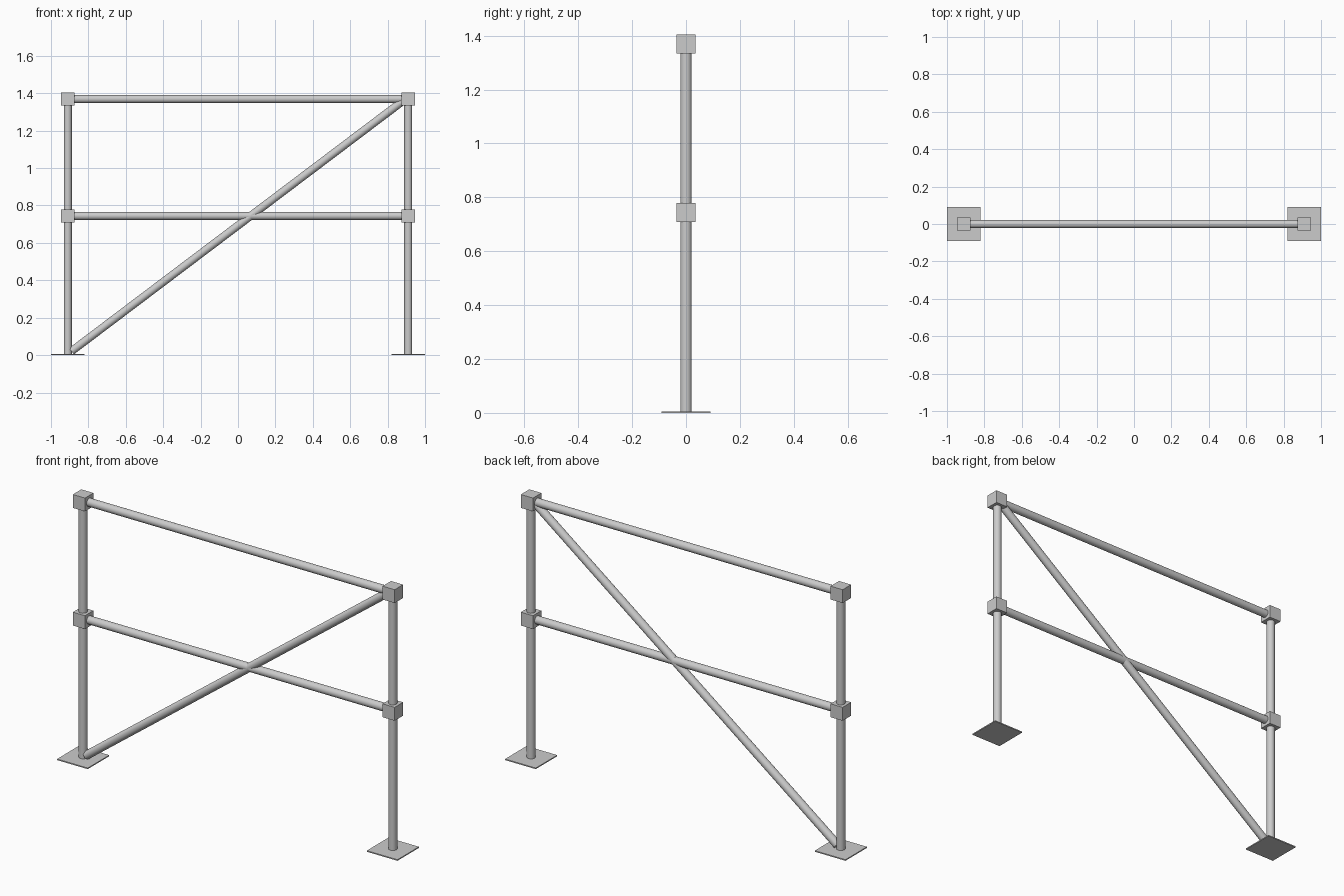
import bpy, math
from mathutils import Vector

if "Cube" in bpy.data.objects:
    bpy.data.objects.remove(bpy.data.objects["Cube"])

POST_X, MID_Z, TOP_Z = 0.91, 0.744, 1.369
RADIUS = 0.0213


def tube(name, start, end, radius=RADIUS):
    a, b = Vector(start), Vector(end)
    bpy.ops.mesh.primitive_cylinder_add(vertices=24, radius=radius, depth=(b - a).length,
                                        location=(a + b) / 2)
    ob = bpy.context.object
    ob.name = name
    ob.rotation_euler = (b - a).to_track_quat('Z', 'Y').to_euler()
    bpy.ops.object.shade_smooth_by_angle(angle=math.radians(35))
    return ob


def box(name, center, size):
    bpy.ops.mesh.primitive_cube_add(size=1, location=center)
    ob = bpy.context.object
    ob.name = name
    ob.scale = size
    bpy.ops.object.transform_apply(location=False, rotation=False, scale=True)
    return ob


# Posts with base plates and square couplers
for side, x in (("left", -POST_X), ("right", POST_X)):
    box(side + "_base_plate", (x, 0, 0.003), (0.18, 0.18, 0.006))
    tube(side + "_post", (x, 0, 0.003), (x, 0, TOP_Z))
    for level, z in (("middle", MID_Z), ("top", TOP_Z)):
        box(f"{side}_{level}_coupler", (x, 0, z), (0.071, 0.071, 0.071))

# Horizontal rails
for level, z in (("middle", MID_Z), ("top", TOP_Z)):
    tube(level + "_rail", (-POST_X, 0, z), (POST_X, 0, z))

# Diagonal brace
tube("diagonal_brace", (-0.89, 0, 0.021), (0.89, 0, 1.365))
